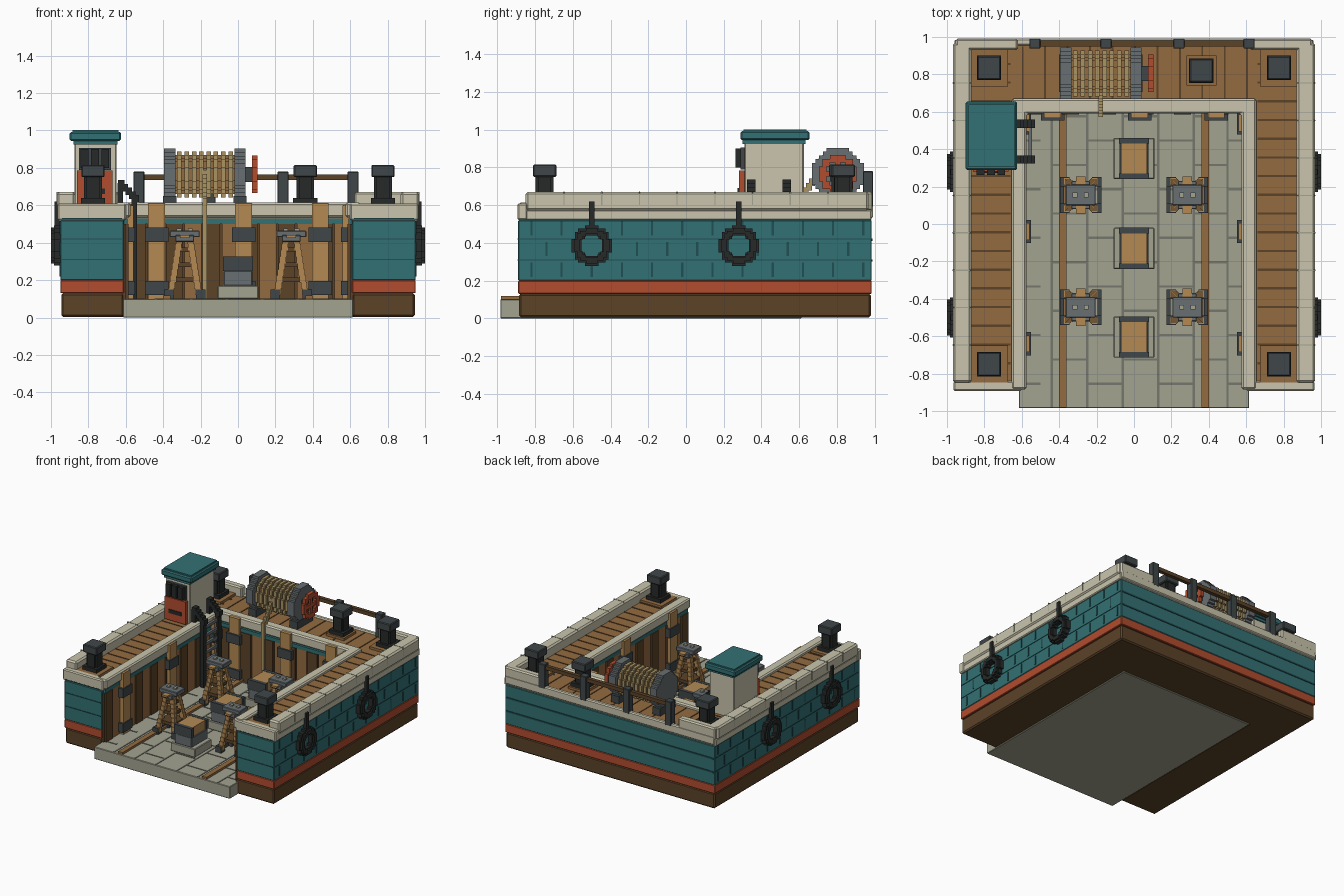
import bpy, bmesh, math

if "Cube" in bpy.data.objects:
    bpy.data.objects.remove(bpy.data.objects["Cube"])


def material(name, r, g, b):
    m = bpy.data.materials.new(name)
    m.diffuse_color = tuple((c / 255) ** 2.2 for c in (r, g, b)) + (1,)
    m.use_nodes = True
    m.node_tree.nodes["Principled BSDF"].inputs["Base Color"].default_value = m.diffuse_color
    return m


TEAL = material("teal paint", 54, 112, 115)
SEAM = material("dark teal", 38, 80, 84)
RED = material("red paint", 176, 78, 50)
BROWN = material("dark brown", 92, 68, 44)
WOOD = material("deck wood", 146, 106, 66)
LIGHT = material("light wood", 178, 136, 84)
CREAM = material("cream", 200, 196, 172)
STONE = material("stone", 162, 162, 144)
GROUT = material("grout", 116, 118, 108)
STEEL = material("steel", 104, 110, 112)
IRON = material("iron", 66, 72, 74)
BLACK = material("rubber", 44, 46, 46)
ROPE = material("rope", 168, 146, 100)


def finish(bm, name, mat, bevel):
    bmesh.ops.recalc_face_normals(bm, faces=bm.faces)
    me = bpy.data.meshes.new(name)
    bm.to_mesh(me)
    bm.free()
    ob = bpy.data.objects.new(name, me)
    bpy.context.collection.objects.link(ob)
    me.materials.append(mat)
    if bevel:
        mod = ob.modifiers.new("bevel", "BEVEL")
        mod.width, mod.segments = bevel, 1
    return ob


def boxes(name, items, mat, bevel=0):
    """One object from boxes given as (x0, x1, y0, y1, z0, z1)."""
    bm = bmesh.new()
    for x0, x1, y0, y1, z0, z1 in items:
        vs = bmesh.ops.create_cube(bm, size=1)["verts"]
        for v in vs:
            v.co.x = x1 if v.co.x > 0 else x0
            v.co.y = y1 if v.co.y > 0 else y0
            v.co.z = z1 if v.co.z > 0 else z0
    return finish(bm, name, mat, bevel)


def mirror(items):
    return list(items) + [(-b, -a, *r) for a, b, *r in items]


def cbox(x, y, w, d, z0, z1):
    return (x - w / 2, x + w / 2, y - d / 2, y + d / 2, z0, z1)


def u_shape(name, ox, y0, y1, ix, iy, z0, z1, mat, bevel=0.01):
    """U-shaped slab open towards the front."""
    pts = [(-ox, y0), (-ix, y0), (-ix, iy), (ix, iy), (ix, y0), (ox, y0), (ox, y1), (-ox, y1)]
    bm = bmesh.new()
    f = bm.faces.new([bm.verts.new((x, y, z0)) for x, y in pts])
    top = bmesh.ops.extrude_face_region(bm, geom=[f])["geom"]
    for v in top:
        if isinstance(v, bmesh.types.BMVert):
            v.co.z = z1
    return finish(bm, name, mat, bevel)


def disc(x0, x1, cy, cz, r, hole=0, rows=14):
    """Stepped round disc on the x axis, built from rows of boxes."""
    out, h = [], 2 * r / rows
    for i in range(rows):
        z = -r + i * h
        m = z + h / 2
        w = max(h / 2, round(math.sqrt(r * r - m * m) / h) * h)
        if abs(m) < hole:
            n = max(h / 2, round(math.sqrt(hole * hole - m * m) / h) * h)
            spans = [(-w, -n), (n, w)]
        else:
            spans = [(-w, w)]
        out += [(x0, x1, cy + a, cy + b, cz + z, cz + z + h) for a, b in spans]
    return out


# U-shaped hull in painted bands
u_shape("hull_bottom", .945, -.885, .98, .61, .61, .004, .13, BROWN)
u_shape("hull_red_band", .95, -.89, .985, .61, .61, .13, .2, RED, .004)
u_shape("hull_teal", .95, -.89, .985, .61, .61, .2, .52, TEAL, .004)
u_shape("hull_rim", .96, -.89, .985, .6, .61, .52, .575, CREAM, .006)
u_shape("deck", .89, -.85, .96, .64, .64, .57, .59, WOOD, 0)

# Hull plate seams and rivets
seams = []
for row in range(3):
    z0 = (.21, .32, .43)[row]
    for i in range(12):
        y = -.82 + i * .16 + (row % 2) * .08
        if y < .96:
            seams.append((.945, .954, y - .006, y + .006, z0 + .01, z0 + .085))
    seams.append((.945, .953, -.88, .975, z0 + .097, z0 + .103))
    seams += [(.62, .94, -.894, -.885, z0 + .097, z0 + .103)]
boxes("hull_side_seams", mirror(seams), SEAM)
boxes("hull_back_seams", [(-.94, .94, .98, .99, z, z + .012) for z in (.3, .41)], SEAM)

# Deck plank seams
planks = mirror([(.66, .88, y, y + .012, .585, .593)
                 for y in [-.75 + i * .1 for i in range(17)]])
planks += [(x, x + .01, .67, .95, .585, .593) for x in [-.6 + i * .12 for i in range(11)]]
boxes("deck_plank_seams", planks, BROWN)

# Copings around the deck
boxes("outer_coping", mirror([(.87, .968, -.85, .97, .57, .67)]), CREAM, .012)
boxes("front_coping", mirror([(.6, .965, -.893, -.84, .52, .61)]), CREAM, .008)
u_shape("inner_coping", .655, -.885, .67, .575, .59, .535, .615, CREAM)
boxes("back_coping", [(-.95, .95, .955, .992, .53, .6)], CREAM, .008)
boxes("back_corner_coping", mirror([(.62, .955, .93, .99, .57, .67)]), CREAM, .01)
boxes("coping_joints", mirror([(.875, .97, y, y + .006, .6, .672)
                               for y in [-.65 + i * .2 for i in range(8)]]), STONE)

# Dock floor
boxes("dock_floor", [(-.615, .615, -.985, .615, 0, .1)], STONE, .004)
grout = [(x - .006, x + .006, -.98, .6, .095, .103) for x in (-.44, -.25, -.06, .13, .32, .5)]
for k, x in enumerate((-.61, -.44, -.25, -.06, .13, .32, .5)):
    w = .11 if k in (0, 6) else .185
    grout += [(x, x + w, y, y + .012, .095, .103)
              for y in [-.86 + (k % 2) * .13 + i * .26 for i in range(6)] if y < .58]
boxes("floor_joints", grout, GROUT)
boxes("floor_rails", mirror([(.36, .4, -.98, .59, .1, .118)]), WOOD)

# Timber lining of the inner walls
side = [(.585, .62, y, y + .088, .1, .5) for y in [-.87 + i * .097 for i in range(15)]]
back = [(x, x + .09, .585, .62, .1, .5) for x in [-.585 + i * .1 for i in range(12)]]
boxes("lining_dark", mirror([(.6, .62, -.88, .6, .1, .5)] + side[::2]) + back[::2]
      + [(-.61, .61, .6, .62, .1, .5)], BROWN)
boxes("lining_light", mirror([(a + .006, *r) for a, *r in side[1::2]])
      + [(a, b, c + .006, *r) for a, b, c, *r in back[1::2]], WOOD)
u_shape("lining_top_strip", .62, -.87, .62, .59, .59, .5, .53, TEAL, 0)

# Wall posts with iron brackets
px, py = (-.435, .03, .44), (.54, -.04, -.64)
boxes("wall_posts", [cbox(x, .59, .09, .045, .1, .61) for x in px]
      + mirror([cbox(.58, y, .045, .09, .1, .6) for y in py]), LIGHT)
boxes("post_brackets", [cbox(x, .585, .125, .065, z, z + .075) for x in px for z in (.12, .405)]
      + mirror([cbox(.58, y, .06, .125, z, z + .075) for y in py for z in (.12, .405)]), IRON)

# Keel blocks
ky = (.35, -.13, -.605)
boxes("keel_block_base", [cbox(0, y, .22, .22, .1, .17) for y in ky], STONE, .005)
boxes("keel_block_step", [cbox(0, y, .155, .21, .17, .25) for y in ky], STEEL, .004)
boxes("keel_block_timber", [cbox(0, y, .14, .19, .25, .325) for y in ky], LIGHT)
boxes("keel_block_straps", [cbox(0, y + s * .095, .16, .03, .25, .327)
                            for y in ky for s in (-1, 1)], IRON)

# Side support stands: stepped timber legs, iron feet, steel head
legs, feet, heads, bolts, rungs = [], [], [], [], []
for x in (-.285, .285):
    for y in (.155, -.445):
        for sx in (-1, 1):
            for sy in (-1, 1):
                for i in range(9):
                    o = .073 - i * .0055
                    z = .12 + i * .034
                    legs.append(cbox(x + sx * o, y + sy * o, .034, .034, z, z + .036))
                feet.append(cbox(x + sx * .085, y + sy * .07, .05, .05, .1, .15))
            feet.append(cbox(x + sx * .1, y, .02, .17, .1, .13))
            bolts.append(cbox(x + sx * .03, y, .025, .025, .45, .475))
        legs.append(cbox(x, y, .05, .2, .425, .44))
        rungs += [cbox(x, y, w, w, z, z + .025) for w, z in ((.14, .19), (.11, .27), (.09, .35))]
        heads += [cbox(x, y, .1, .15, .405, .44), cbox(x, y, .16, .11, .43, .465)]
boxes("stand_legs", legs, LIGHT)
boxes("stand_rungs", rungs, BROWN)
boxes("stand_feet", feet, IRON)
boxes("stand_heads", heads, STEEL, .004)
boxes("stand_bolts", bolts, STONE)

# Mooring bollards
bp = [(sx * .775, y) for sx in (-1, 1) for y in (.835, -.75)] + [(.36, .82)]
boxes("bollard_pads", [cbox(x, y, .2, .2, .58, .61) for x, y in bp[:4]]
      + [cbox(.36, .82, .16, .16, .58, .61)], WOOD)
boxes("bollard_posts", [b for x, y in bp for b in (cbox(x, y, .13, .13, .6, .64),
      cbox(x, y, .095, .07, .63, .76), cbox(x, y, .07, .095, .63, .76))], BLACK)
boxes("bollard_heads", [cbox(x, y, .125, .125, .75, .815) for x, y in bp], IRON, .006)

# Tyre fenders on straps
tyres, straps = [], []
for y in (-.5, .28):
    tyres += disc(.95, .985, y, .385, .108, .058, 12) + disc(.98, 1, y, .385, .095, .068, 12)
    straps += [(.955, .982, y - .015, y + .015, .47, .62)]
boxes("tyre_fenders", mirror(tyres), BLACK)
boxes("fender_straps", mirror(straps), BLACK)

# Back handrail
boxes("rail_posts", [cbox(x, .965, .06, .055, .58, .78) for x in (-.53, -.15, .24, .615)], IRON, .004)
boxes("rail_bar", [(-.55, .64, .95, .98, .735, .765)], BROWN)

# Winch with rope drum, handwheel and hanging rope
wy, wz = .805, .765
boxes("winch_flanges", disc(-.395, -.335, wy, wz, .138) + disc(-.02, .04, wy, wz, .138), STEEL)
boxes("winch_feet", [cbox(x, wy, .07, .2, .585, .65) for x in (-.365, .01)], IRON)
boxes("winch_drum", disc(-.34, -.015, wy, wz, .105, 0, 12), WOOD)
boxes("rope_coils", [b for i in range(8) for b in
      disc(-.325 + i * .039, -.301 + i * .039, wy, wz, .122, 0, 12)], ROPE)
boxes("winch_axle", [cbox(.06, wy, .06, .08, wz - .04, wz + .04)], IRON)
boxes("handwheel", disc(.075, .105, wy, wz, .1, .066, 10)
      + [cbox(.09, wy, .024, .17, wz - .014, wz + .014), cbox(.09, wy, .024, .028, wz - .085, wz + .085)], RED)
rope = [cbox(-.178, .7 - i * .016, .026, .03, .75 - i * .024, .79 - i * .024) for i in range(7)]
rope += [(-.191, -.165, .573, .61, .1, .635)]
boxes("hanging_rope", rope, ROPE)

# Control cabin
boxes("cabin_body", [(-.875, -.65, .31, .625, .58, .935)], CREAM, .006)
boxes("cabin_roof", [(-.9, -.625, .288, .655, .945, .992)], TEAL, .008)
boxes("cabin_roof_layers", [(-.885, -.64, .305, .64, .985, 1.002), (-.88, -.645, .3, .635, .925, .95)], TEAL)
boxes("cabin_panel", [(-.86, -.67, .28, .32, .6, .785)], RED)
boxes("cabin_panel_slot", [(-.82, -.71, .274, .29, .66, .69)], BLACK)
boxes("cabin_window", [(-.85, -.68, .29, .32, .79, .905)], IRON)
boxes("window_bars", [cbox(x, .28, .042, .035, .8, .9) for x in (-.82, -.765, -.71)], BLACK)

# Ladder with stepped grab rails over the coping
ladder = []
for y in (.345, .535):
    ladder += [cbox(-.555, y, .03, .04, .1, .65)]
    ladder += [cbox(-.625 + i * .02, y, .034, .045, .695 - i * .02, .735 - i * .02) for i in range(5)]
    ladder += [cbox(-.63, y, .03, .045, .6, .72)]
boxes("ladder_rails", ladder, BLACK)
boxes("ladder_rungs", [(-.565, -.545, .345, .535, z, z + .022)
                       for z in [.15 + i * .07 for i in range(7)]], STEEL)
